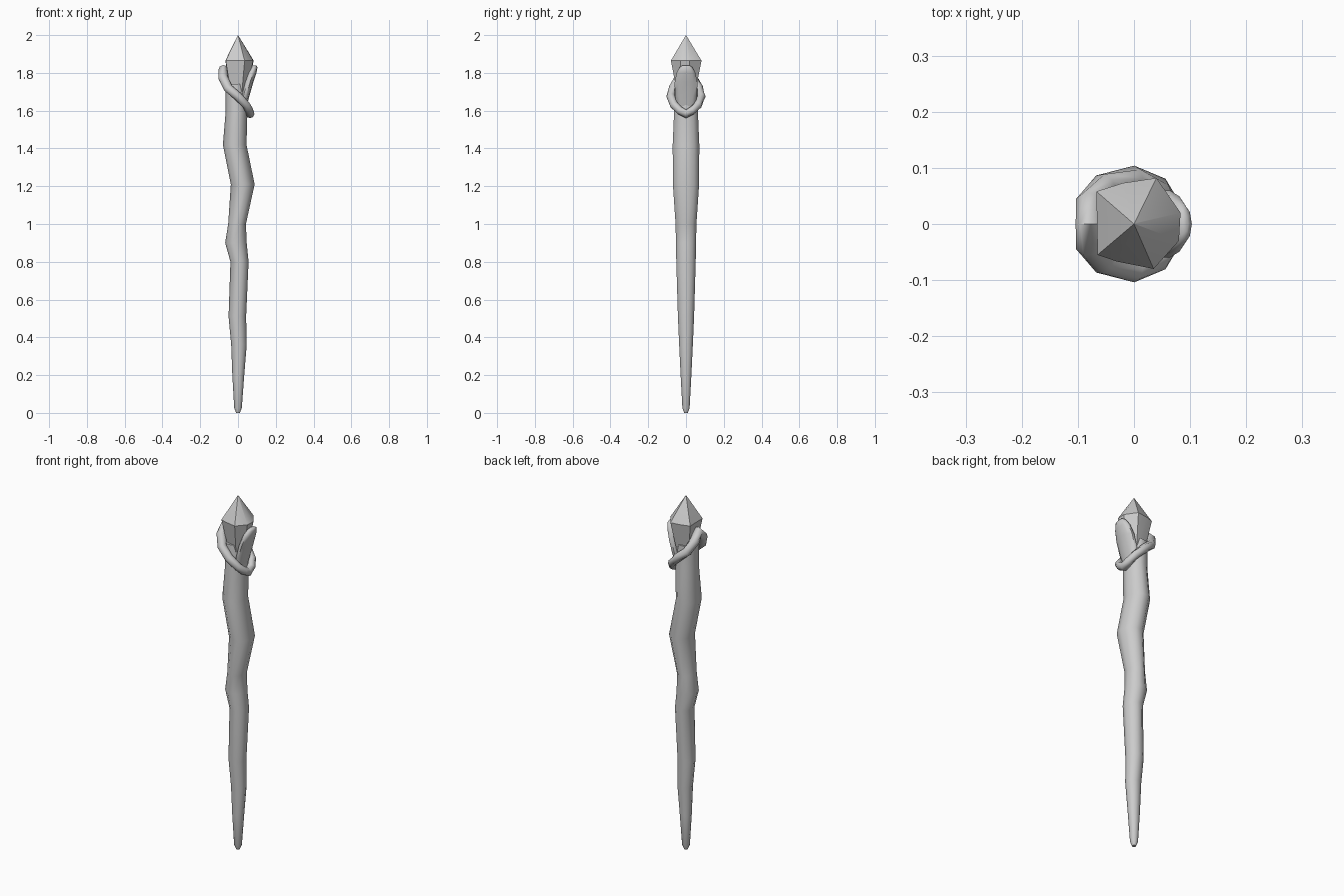
import bpy, bmesh, math
from mathutils import Vector

cube = bpy.data.objects.get("Cube")
if cube:
    bpy.data.objects.remove(cube)

grey = bpy.data.materials.new("plain_grey")
grey.use_nodes = True
grey.diffuse_color = (0.6, 0.6, 0.6, 1)
grey.node_tree.nodes["Principled BSDF"].inputs["Base Color"].default_value = (0.6, 0.6, 0.6, 1)


def loft(name, rings, closed=False, angle=60):
    """Skin a list of rings of points; cap the ends unless it closes on itself."""
    bm = bmesh.new()
    loops = [[bm.verts.new(p) for p in ring] for ring in rings]
    pairs = list(zip(loops, loops[1:]))
    if closed:
        pairs.append((loops[-1], loops[0]))
    for a, b in pairs:
        n = len(a)
        for i in range(n):
            j = (i + 1) % n
            bm.faces.new((a[i], a[j], b[j], b[i]))
    if not closed:
        bm.faces.new(loops[0][::-1])
        bm.faces.new(loops[-1])
    bmesh.ops.remove_doubles(bm, verts=bm.verts, dist=0.0001)
    bmesh.ops.recalc_face_normals(bm, faces=bm.faces)
    mesh = bpy.data.meshes.new(name)
    bm.to_mesh(mesh)
    bm.free()
    mesh.materials.append(grey)
    obj = bpy.data.objects.new(name, mesh)
    bpy.context.collection.objects.link(obj)
    bpy.ops.object.select_all(action="DESELECT")
    obj.select_set(True)
    bpy.context.view_layer.objects.active = obj
    bpy.ops.object.shade_smooth_by_angle(angle=math.radians(angle))
    return obj


def oval(cx, cy, z, rx, ry, sides=10):
    steps = [math.tau * i / sides for i in range(sides)]
    return [Vector((cx + rx * math.cos(t), cy + ry * math.sin(t), z)) for t in steps]


# Crooked wooden shaft: height, left edge, right edge, half depth
shaft = [
    (0, -.01, .01, .01), (.025, -.02, .02, .02), (.2, -.03, .033, .03),
    (.36, -.036, .046, .038), (.51, -.05, .043, .045), (.8, -.04, .056, .054),
    (.9, -.068, .046, .056), (1.0, -.052, .042, .058), (1.21, -.038, .088, .073),
    (1.42, -.08, .045, .074), (1.6, -.065, .05, .066), (1.74, -.066, .04, .062),
]
loft("shaft", [oval((l + r) / 2, 0, z, (r - l) / 2, d) for z, l, r, d in shaft])

# Faceted crystal: irregular girdle, pointed top and tapering root
girdle = [(.083, .02), (.04, .082), (-.02, .073), (-.067, .058),
          (-.065, -.055), (-.03, -.067), (.035, -.08), (.08, -.03)]
levels = [(1.66, .5), (1.865, 1), (1.998, .02), (2.0, 0)]
loft("crystal", [[Vector((x * s, y * s, z)) for x, y in girdle] for z, s in levels], angle=35)

# Broad claw leaning outward beside the crystal: height, centre, half thickness, half width
claw = [(1.62, .025, .02, .05), (1.68, .037, .024, .062), (1.75, .056, .025, .063),
        (1.80, .073, .025, .052), (1.83, .085, .018, .036), (1.84, .088, .008, .02)]
loft("claw", [oval(x, 0, z, t, w) for z, x, t, w in claw])

# Tilted vine loop: one half as x, y, z, thickness, mirrored front to back
half = [(-.077, 0, 1.815, .027), (-.079, .035, 1.775, .026), (-.053, .066, 1.72, .025),
        (0, .081, 1.675, .023), (.043, .063, 1.63, .022), (.06, .032, 1.60, .022),
        (.064, 0, 1.583, .023)]
path = half + [(x, -y, z, r) for x, y, z, r in half[-2:0:-1]]
rings = []
for i, (x, y, z, r) in enumerate(path):
    ahead, behind = path[(i + 1) % len(path)], path[i - 1]
    along = (Vector(ahead[:3]) - Vector(behind[:3])).normalized()
    out = Vector((x, y, 0))
    out = (out - along * out.dot(along)).normalized()
    side = along.cross(out)
    steps = [math.tau * k / 8 for k in range(8)]
    rings.append([Vector((x, y, z)) + (out * math.cos(t) + side * math.sin(t)) * r for t in steps])
loft("vine_loop", rings, closed=True)
